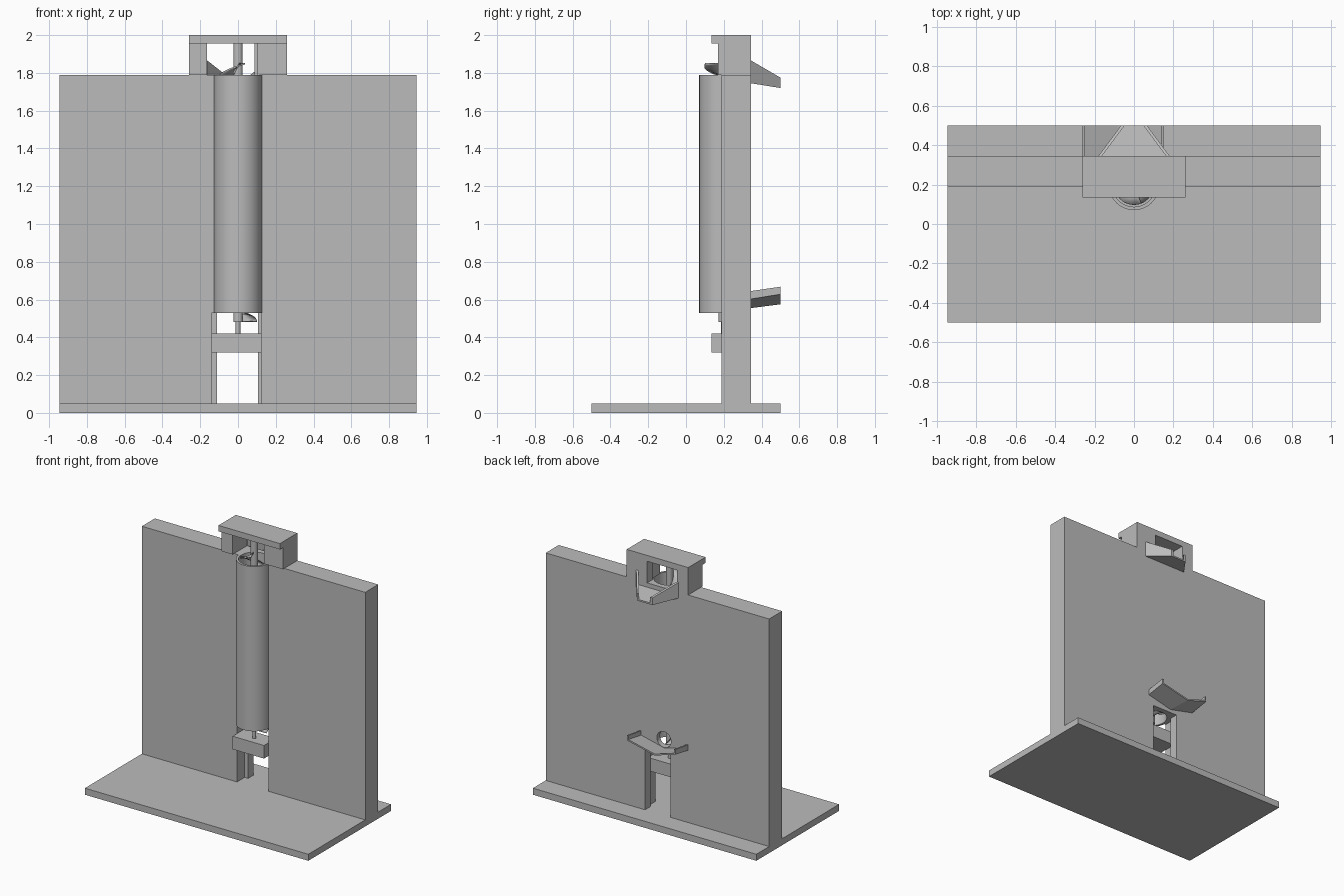
import bpy, bmesh, math
from mathutils import Vector, Matrix

cube = bpy.data.objects.get("Cube")
if cube:
    bpy.data.objects.remove(cube, do_unlink=True)

grey = bpy.data.materials.new("plain_grey")
grey.use_nodes = True
colour = (0.5, 0.5, 0.5, 1)
grey.diffuse_color = colour
grey.node_tree.nodes["Principled BSDF"].inputs["Base Color"].default_value = colour

AXIS_Y = 0.197          # the tube and screw stand on this axis


def finish(name, bm, smooth=False):
    bmesh.ops.recalc_face_normals(bm, faces=bm.faces)
    mesh = bpy.data.meshes.new(name)
    bm.to_mesh(mesh)
    bm.free()
    mesh.materials.append(grey)
    ob = bpy.data.objects.new(name, mesh)
    bpy.context.collection.objects.link(ob)
    if smooth:
        activate(ob)
        bpy.ops.object.shade_smooth_by_angle(angle=math.radians(35))
    return ob


def activate(ob):
    bpy.ops.object.select_all(action='DESELECT')
    ob.select_set(True)
    bpy.context.view_layer.objects.active = ob


def box(name, x0, x1, y0, y1, z0, z1):
    bm = bmesh.new()
    bmesh.ops.create_cube(bm, size=1)
    size, mid = (x1 - x0, y1 - y0, z1 - z0), ((x0 + x1) / 2, (y0 + y1) / 2, (z0 + z1) / 2)
    bmesh.ops.scale(bm, vec=size, verts=bm.verts)
    bmesh.ops.translate(bm, vec=mid, verts=bm.verts)
    return finish(name, bm)


def cylinder(name, radius, start, end, sides=48):
    start, end = Vector(start), Vector(end)
    bm = bmesh.new()
    turn = (end - start).to_track_quat('Z', 'Y').to_matrix().to_4x4()
    bmesh.ops.create_cone(bm, cap_ends=True, segments=sides, radius1=radius, radius2=radius,
                          depth=(end - start).length,
                          matrix=Matrix.Translation((start + end) / 2) @ turn)
    return finish(name, bm, smooth=True)


def upright(name, radius, z0, z1):
    return cylinder(name, radius, (0, AXIS_Y, z0), (0, AXIS_Y, z1))


def plate(name, corners, offset):
    bm = bmesh.new()
    face = bm.faces.new([bm.verts.new(c) for c in corners])
    ext = bmesh.ops.extrude_face_region(bm, geom=[face], use_keep_orig=True)
    moved = [g for g in ext["geom"] if isinstance(g, bmesh.types.BMVert)]
    bmesh.ops.translate(bm, vec=offset, verts=moved)
    return finish(name, bm)


def cut(target, *cutters):
    activate(target)
    for cutter in cutters:
        cutter.hide_render = True
        mod = target.modifiers.new("cut", 'BOOLEAN')
        mod.operation, mod.solver, mod.object = 'DIFFERENCE', 'EXACT', cutter
        bpy.ops.object.modifier_apply(modifier=mod.name)
    for cutter in cutters:
        bpy.data.objects.remove(cutter, do_unlink=True)


def inlet_cutter():
    return cylinder("inlet_cutter", 0.06, (-0.055, 0.24, 0.63), (-0.055, 0.4, 0.63))


# base and upright wall with stepped slot, tube bore and inlet hole
box("base", -0.945, 0.945, -0.5, 0.5, 0, 0.05)
wall = box("wall", -0.945, 0.945, 0.188, 0.345, 0.05, 1.79)
cut(wall,
    box("slot_front_cutter", -0.14, 0.125, 0.1, 0.28, 0.04, 0.53),
    box("slot_back_cutter", -0.11, 0.105, 0.2, 0.4, 0.04, 0.53),
    upright("bore_cutter", 0.12, 0.4, 1.9),
    inlet_cutter())

# head frame and cap over the wall
head = box("head", -0.26, 0.26, 0.17, 0.345, 1.79, 1.955)
cut(head,
    box("opening_front_cutter", -0.165, 0.1, 0.1, 0.28, 1.7, 2.0),
    box("opening_back_cutter", -0.165, 0.087, 0.2, 0.4, 1.7, 2.0))
box("head_cap", -0.26, 0.26, 0.135, 0.345, 1.955, 2.0)

# hollow tube around the screw
tube = upright("tube", 0.127, 0.53, 1.79)
cut(tube, upright("tube_core_cutter", 0.11, 0.4, 1.9), inlet_cutter())
activate(tube)
bpy.ops.object.shade_smooth_by_angle(angle=math.radians(35))

# lower bracket and shaft
box("lower_bracket", -0.14, 0.125, 0.135, 0.28, 0.32, 0.42)
upright("shaft", 0.025, 0.48, 1.955)
upright("shaft_pin", 0.012, 0.42, 0.48)

# spiral blade
bm = bmesh.new()
turns, steps, low, high = 5.81, 200, 0.485, 1.85
rows = []
for i in range(steps + 1):
    t = i / steps
    a = t * turns * math.tau
    rows.append([bm.verts.new((r * math.cos(a), AXIS_Y + r * math.sin(a), low + (high - low) * t))
                 for r in (0.02, 0.1)])
for p, q in zip(rows, rows[1:]):
    bm.faces.new((p[0], p[1], q[1], q[0]))
blade = finish("screw_blade", bm, smooth=True)
solid = blade.modifiers.new("thickness", 'SOLIDIFY')
solid.thickness, solid.offset = 0.008, 0

# upper chute: tapering floor with two side walls
IN, OUT = 0.345, 0.5
plate("upper_chute_floor", [(-0.18, IN, 1.745), (0.18, IN, 1.745),
                            (0.065, OUT, 1.72), (-0.065, OUT, 1.72)], (0, 0, 0.012))
for side, s in (("left", 1), ("right", -1)):
    plate("upper_chute_wall_" + side, [(s * 0.18, IN, 1.745), (s * 0.18, IN, 1.865),
                                       (s * 0.065, OUT, 1.775), (s * 0.065, OUT, 1.72)],
          (-s * 0.018, 0, 0))

# lower chute: two floors meeting in a valley, with raised end lips
for side, x, s in (("left", 0.15, 1), ("right", -0.26, -1)):
    plate("lower_chute_floor_" + side, [(x, IN, 0.615), (x, OUT, 0.64),
                                        (-0.085, OUT, 0.587), (-0.055, IN, 0.567)],
          (0, 0, -0.012))
    plate("lower_chute_lip_" + side, [(x, IN, 0.605), (x, IN, 0.645),
                                      (x, OUT, 0.668), (x, OUT, 0.628)], (-s * 0.012, 0, 0))
